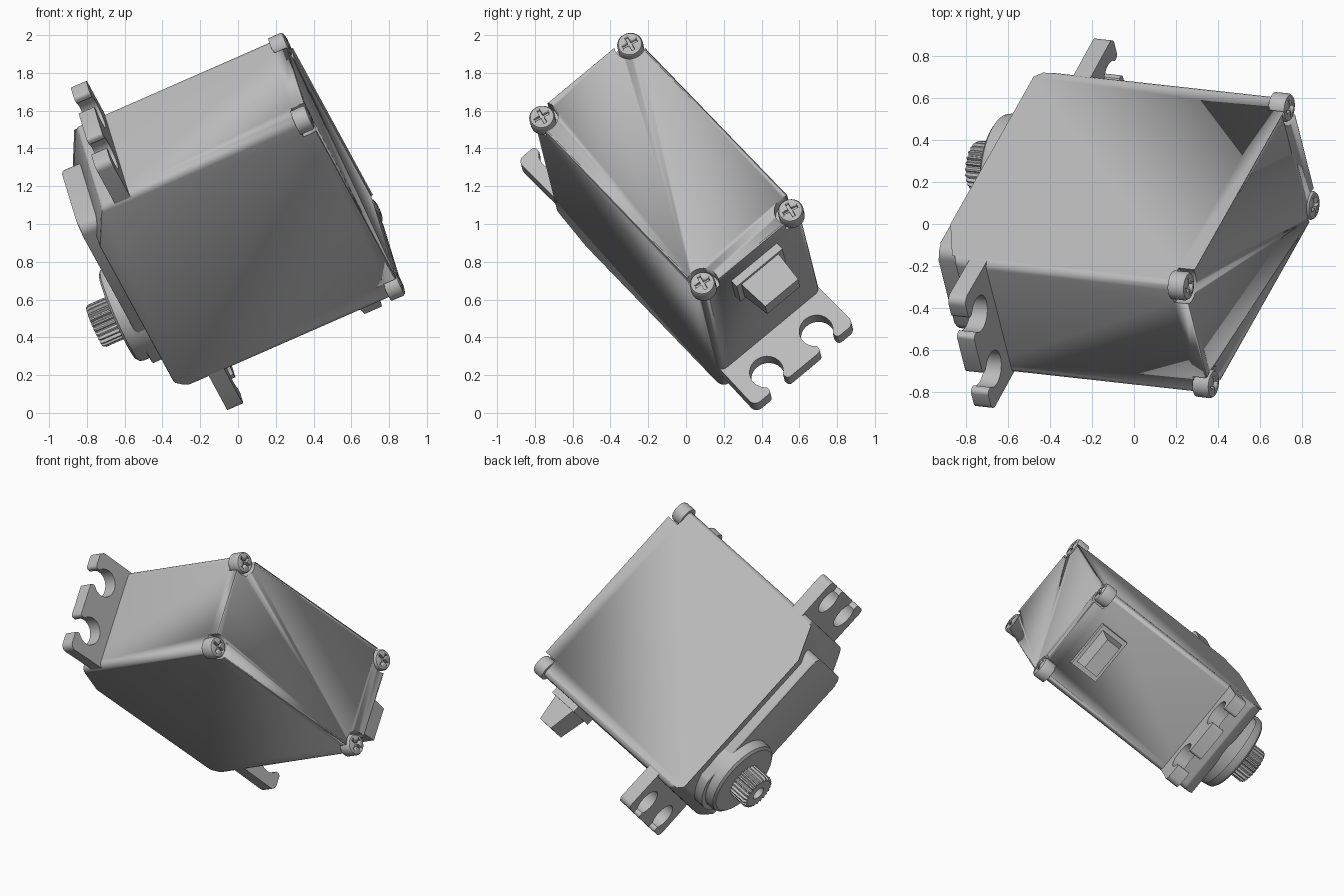
import bpy, bmesh, math
from mathutils import Matrix, Vector

if "Cube" in bpy.data.objects:
    bpy.data.objects.remove(bpy.data.objects["Cube"], do_unlink=True)

# One plain grey for the whole motor
grey = bpy.data.materials.new("light grey plastic")
grey.use_nodes = True
grey.diffuse_color = (0.5, 0.5, 0.5, 1)
grey.node_tree.nodes["Principled BSDF"].inputs["Base Color"].default_value = (0.5, 0.5, 0.5, 1)

# Tilted frame: x = case length, y = width, z = towards the output shaft
X = Vector((0.365, 0.647, -0.670)).normalized()
Z = Vector((-0.911, 0.100, -0.399))
Z = (Z - X * Z.dot(X)).normalized()
Y = Z.cross(X)
FRAME = Matrix.Translation((0.56, -0.105, 1.32)) @ Matrix((X, Y, Z)).transposed().to_4x4()

HALF_L, HALF_W = 0.70, 0.35
SHAFT_X = 0.345


def finish(name, bm, angle=35):
    """Turn a bmesh into a tilted, shaded object."""
    bmesh.ops.recalc_face_normals(bm, faces=bm.faces[:])
    mesh = bpy.data.meshes.new(name)
    bm.to_mesh(mesh)
    bm.free()
    mesh.materials.append(grey)
    obj = bpy.data.objects.new(name, mesh)
    bpy.context.collection.objects.link(obj)
    obj.matrix_world = FRAME
    bpy.ops.object.select_all(action="DESELECT")
    obj.select_set(True)
    bpy.context.view_layer.objects.active = obj
    bpy.ops.object.shade_smooth_by_angle(angle=math.radians(angle))
    return obj


def loft(rings):
    """Skin matching rings of points and cap both ends."""
    bm = bmesh.new()
    loops = [[bm.verts.new(p) for p in ring] for ring in rings]
    n = len(loops[0])
    for a, b in zip(loops, loops[1:]):
        for i in range(n):
            j = (i + 1) % n
            bm.faces.new((a[i], a[j], b[j], b[i]))
    bm.faces.new(loops[0])
    bm.faces.new(loops[-1])
    return bm


def arc(cx, cy, r, a0, a1, n):
    steps = [math.radians(a0 + (a1 - a0) * i / n) for i in range(n + 1)]
    return [(cx + r * math.cos(a), cy + r * math.sin(a)) for a in steps]


def prism(outline, z0, z1):
    return loft([[(x, y, z) for x, y in outline] for z in (z0, z1)])


def lathe(cx, cy, profile, n=48):
    return loft([[(x, y, z) for x, y in arc(cx, cy, r, 0, 360, n)[:-1]] for r, z in profile])


def cut(obj, cutter):
    """Subtract a helper from a part and discard the helper."""
    cutter.hide_render = True
    mod = obj.modifiers.new("cut", "BOOLEAN")
    mod.operation, mod.solver, mod.object = "DIFFERENCE", "EXACT", cutter
    bpy.ops.object.select_all(action="DESELECT")
    obj.select_set(True)
    bpy.context.view_layer.objects.active = obj
    bpy.ops.object.modifier_apply(modifier=mod.name)
    bpy.data.objects.remove(cutter, do_unlink=True)


# Case: side profile with a cut corner and a sloping rear shoulder
side = [(-HALF_L, 0), (HALF_L, 0), (HALF_L, 1.24), (0.63, 1.31), (-0.45, 1.31), (-HALF_L, 1.2)]
bm = loft([[(x, y, z) for x, z in side] for y in (-HALF_W, HALF_W)])
uprights = [e for e in bm.edges if abs(e.verts[0].co.x - e.verts[1].co.x) < 0.001
            and abs(e.verts[0].co.y - e.verts[1].co.y) < 0.001]
bmesh.ops.bevel(bm, geom=uprights, offset=0.04, segments=5, profile=0.5, affect="EDGES")
rims = [e for e in bm.edges if len(e.link_faces) == 2 and e.calc_face_angle(0) > 0.6]
bmesh.ops.bevel(bm, geom=rims, offset=0.01, segments=2, profile=0.5, affect="EDGES")
case = finish("case", bm)

# Corner screws with crossed slots, sunk in open pockets
for sx in (-1, 1):
    for sy in (-1, 1):
        cx, cy = sx * 0.657, sy * 0.308
        cut(case, finish("pocket", lathe(cx, cy, [(0.086, -0.1), (0.086, 0.075)], 32)))
        screw = finish("screw", lathe(cx, cy, [(0.068, 0.08), (0.069, 0.012), (0.062, 0.0), (0.04, -0.007)], 32))
        s, t = 0.009, 0.042
        cross = [(s, t), (-s, t), (-s, s), (-t, s), (-t, -s), (-s, -s),
                 (-s, -t), (s, -t), (s, -s), (t, -s), (t, s), (s, s)]
        turn = Matrix.Rotation(math.radians(12), 2)
        cross = [(cx + p.x, cy + p.y) for p in (turn @ Vector(q) for q in cross)]
        cut(screw, finish("slot", prism(cross, -0.05, 0.015)))

# Mounting ears with two open keyhole slots each
TIP, CORNER, HOLE, GAP = HALF_L + 0.27, 0.04, 0.09, 0.056
mouth = math.degrees(math.asin(GAP / HOLE))
ear = [(HALF_L - 0.05, -HALF_W + 0.005)] + arc(TIP - CORNER, -HALF_W + CORNER, CORNER, -90, 0, 5)
for c in (-0.174, 0.174):
    lip = 0.02
    ear += arc(TIP - lip, c - GAP - lip, lip, 0, 90, 4)
    ear += arc(HALF_L + 0.163, c, HOLE, -mouth, mouth - 360, 28)
    ear += arc(TIP - lip, c + GAP + lip, lip, -90, 0, 4)
ear += arc(TIP - CORNER, HALF_W - CORNER, CORNER, 0, 90, 5) + [(HALF_L - 0.05, HALF_W - 0.005)]
for name, s in (("front_ear", 1), ("rear_ear", -1)):
    finish(name, prism([(s * x, y) for x, y in ear], 1.04, 1.13))

# Raised gear cover, rounded around the shaft
cover = arc(SHAFT_X, 0, 0.3, -60, 60, 24)
cover += arc(-0.49, 0.2, 0.06, 90, 180, 6) + arc(-0.49, -0.2, 0.06, 180, 270, 6)
bm = prism(cover, 1.25, 1.375)
top = [e for e in bm.edges if min(v.co.z for v in e.verts) > 1.37]
bmesh.ops.bevel(bm, geom=top, offset=0.012, segments=2, profile=0.5, affect="EDGES")
finish("gear_cover", bm)

# Round boss under the shaft
finish("shaft_boss", lathe(SHAFT_X, 0, [(0.268, 1.3), (0.268, 1.415), (0.262, 1.437), (0.245, 1.45)], 64))

# Splined output shaft with a screw hole
TEETH = 24
def spline(scale, z):
    ring = []
    for i in range(TEETH * 4):
        r = (0.122 if i % 4 < 2 else 0.107) * scale
        a = math.tau * i / (TEETH * 4)
        ring.append((SHAFT_X + r * math.cos(a), r * math.sin(a), z))
    return ring
def hole(r, z):
    return [(x, y, z) for x, y in arc(SHAFT_X, 0, r, 0, 360, TEETH * 4)[:-1]]
finish("output_shaft", loft([spline(1, 1.42), spline(1, 1.57), spline(0.93, 1.585),
                             hole(0.045, 1.585), hole(0.045, 1.47)]), 25)

# Cable socket: flange and tapered plug on the front end
def end_rect(x, half_w, z0, z1):
    return [(x, -half_w, z0), (x, half_w, z0), (x, half_w, z1), (x, -half_w, z1)]
finish("cable_flange", loft([end_rect(0.68, 0.16, 0.13, 0.33), end_rect(0.745, 0.16, 0.13, 0.33)]))
finish("cable_plug", loft([end_rect(0.74, 0.13, 0.15, 0.31), end_rect(0.92, 0.115, 0.17, 0.27)]))
